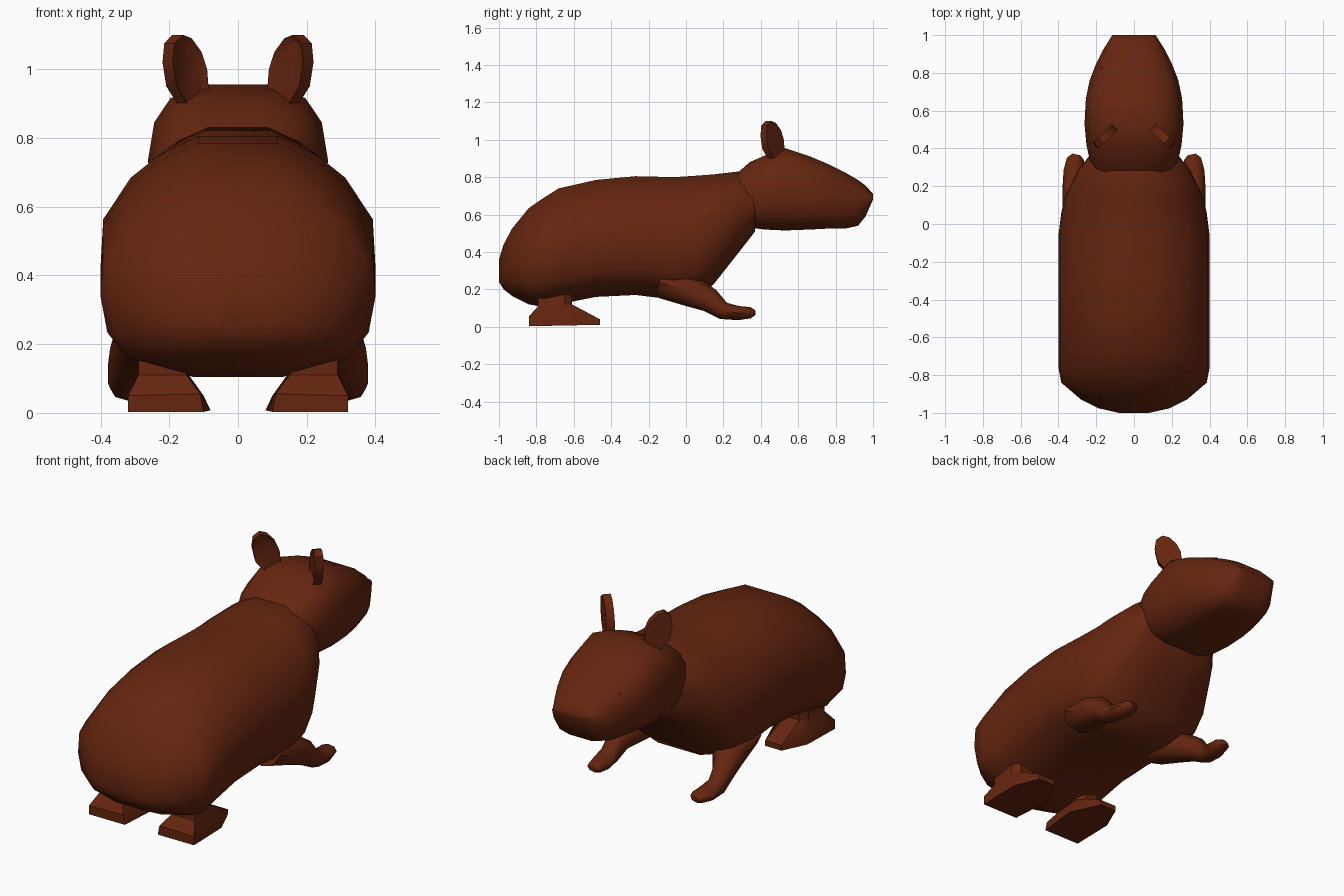
import bpy, bmesh, math
from mathutils import Vector

if "Cube" in bpy.data.objects:
    bpy.data.objects.remove(bpy.data.objects["Cube"])

fur = bpy.data.materials.new("brown_fur")
fur.diffuse_color = (0.13, 0.019, 0.005, 1)
fur.use_nodes = True
fur.node_tree.nodes["Principled BSDF"].inputs["Base Color"].default_value = fur.diffuse_color


def finish(name, bm, angle=40, mirror=False):
    bmesh.ops.recalc_face_normals(bm, faces=bm.faces[:])
    me = bpy.data.meshes.new(name)
    bm.to_mesh(me)
    bm.free()
    me.materials.append(fur)
    ob = bpy.data.objects.new(name, me)
    bpy.context.collection.objects.link(ob)
    bpy.ops.object.select_all(action='DESELECT')
    ob.select_set(True)
    bpy.context.view_layer.objects.active = ob
    bpy.ops.object.shade_smooth_by_angle(angle=math.radians(angle))
    if mirror:
        m = ob.modifiers.new("mirror", 'MIRROR')
        m.use_mirror_merge = False
    return ob


def bridge(bm, rings):
    """Skin a list of equal point rings and cap both ends."""
    vs = [[bm.verts.new(p) for p in r] for r in rings]
    n = len(vs[0])
    for a, b in zip(vs, vs[1:]):
        for i in range(n):
            bm.faces.new((a[i], a[(i + 1) % n], b[(i + 1) % n], b[i]))
    bm.faces.new(vs[0])
    bm.faces.new(vs[-1])


def loft(name, half, stations):
    """half: (width, height) fractions; stations: (y, top, bottom, half width)."""
    ring = half + [(-w, h) for w, h in reversed(half)]
    bm = bmesh.new()
    bridge(bm, [[(w * hw, y, bot + h * (top - bot)) for w, h in ring]
                for y, top, bot, hw in stations])
    return finish(name, bm, 45)


# Barrel-shaped body, rump at -y
loft("body",
     [(.33, 0), (.8, .09), (.95, .22), (1, .4), (.98, .62), (.78, .81), (.58, .91), (.29, 1)],
     [(-1.0, .36, .24, .08), (-.975, .44, .20, .19), (-.93, .525, .165, .28),
      (-.84, .635, .12, .385), (-.76, .69, .105, .40), (-.68, .74, .12, .40),
      (-.48, .785, .16, .40), (-.27, .805, .17, .40), (-.06, .80, .145, .40),
      (.06, .808, .15, .385), (.15, .815, .23, .365), (.28, .83, .395, .30),
      (.37, .80, .51, .23)])

# Head with blunt muzzle
loft("head",
     [(.4, 0), (.75, .06), (.95, .25), (1, .5), (.93, .75), (.75, .91), (.38, 1)],
     [(.25, .80, .56, .20), (.34, .88, .53, .235), (.42, .915, .52, .252),
      (.53, .955, .515, .262), (.66, .912, .52, .255), (.76, .87, .525, .235),
      (.85, .825, .525, .20), (.92, .785, .54, .165), (.96, .755, .59, .14),
      (1.0, .71, .68, .115)])

# Upright ears: outline in a diagonal plane, dished on the rear inner face
outline = [(-.07, .925), (-.062, 1.0), (-.04, 1.05), (0, 1.09), (.035, 1.1),
           (.068, 1.075), (.075, 1.02), (.06, .95), (0, .88)]
bm = bmesh.new()
bridge(bm, [[(.15 + .73 * u + .68 * t, .465 - .68 * u + .73 * t, z) for u, z in outline]
            for t in (-.022, .022)])
bm.faces.ensure_lookup_table()
dish = bm.faces[-2]
bmesh.ops.recalc_face_normals(bm, faces=bm.faces[:])
bmesh.ops.inset_region(bm, faces=[dish], thickness=.018, depth=-.012)
finish("ear", bm, 35, True)

# Front legs: tube swept from the belly to a flattened paw
path = [((.25, -.12, .24), .11, .09), ((.285, .03, .19), .09, .085),
        ((.32, .13, .14), .06, .065), ((.325, .20, .085), .053, .047),
        ((.318, .28, .073), .055, .038), ((.31, .345, .075), .045, .03),
        ((.305, .368, .075), .022, .014)]
bm = bmesh.new()
rings = []
for i, (p, w, h) in enumerate(path):
    p = Vector(p)
    d = Vector(path[min(i + 1, len(path) - 1)][0]) - Vector(path[max(i - 1, 0)][0])
    side = d.cross(Vector((0, 0, 1))).normalized()
    up = side.cross(d).normalized()
    rings.append([p + side * w * math.cos(a) + up * h * math.sin(a)
                  for a in (k * math.tau / 8 for k in range(8))])
bridge(bm, rings)
finish("front_leg", bm, 50, True)

# Hind feet: wedge with a flat sole, rising into the rump
sole = [(.10, -.84), (.32, -.84), (.32, -.60), (.26, -.46), (.16, -.46), (.08, -.62)]
rim = [(.11, -.84, .055), (.32, -.84, .05), (.318, -.62, .05), (.26, -.46, .04),
       (.16, -.46, .04), (.10, -.62, .05)]
ankle = [(.15, -.79, .11), (.29, -.79, .11), (.29, -.65, .12), (.26, -.61, .12),
         (.18, -.61, .12), (.15, -.65, .12)]
top = [(x, y, .2) for x, y, z in ankle]
bm = bmesh.new()
bridge(bm, [[(x, y, .003 + .02 * (y + .84)) for x, y in sole], rim, ankle, top])
finish("hind_foot", bm, 30, True)

# Single narrow eyelid slab on the left side of the head
bm = bmesh.new()
bridge(bm, [[(x, y, z) for x, y, z in ((-.195 + s, .68, .835), (-.16 + s, .83, .79),
                                       (-.17 + s, .83, .755), (-.21 + s, .68, .795))]
            for s in (-.012, .05)])
finish("eyelid", bm, 30)
